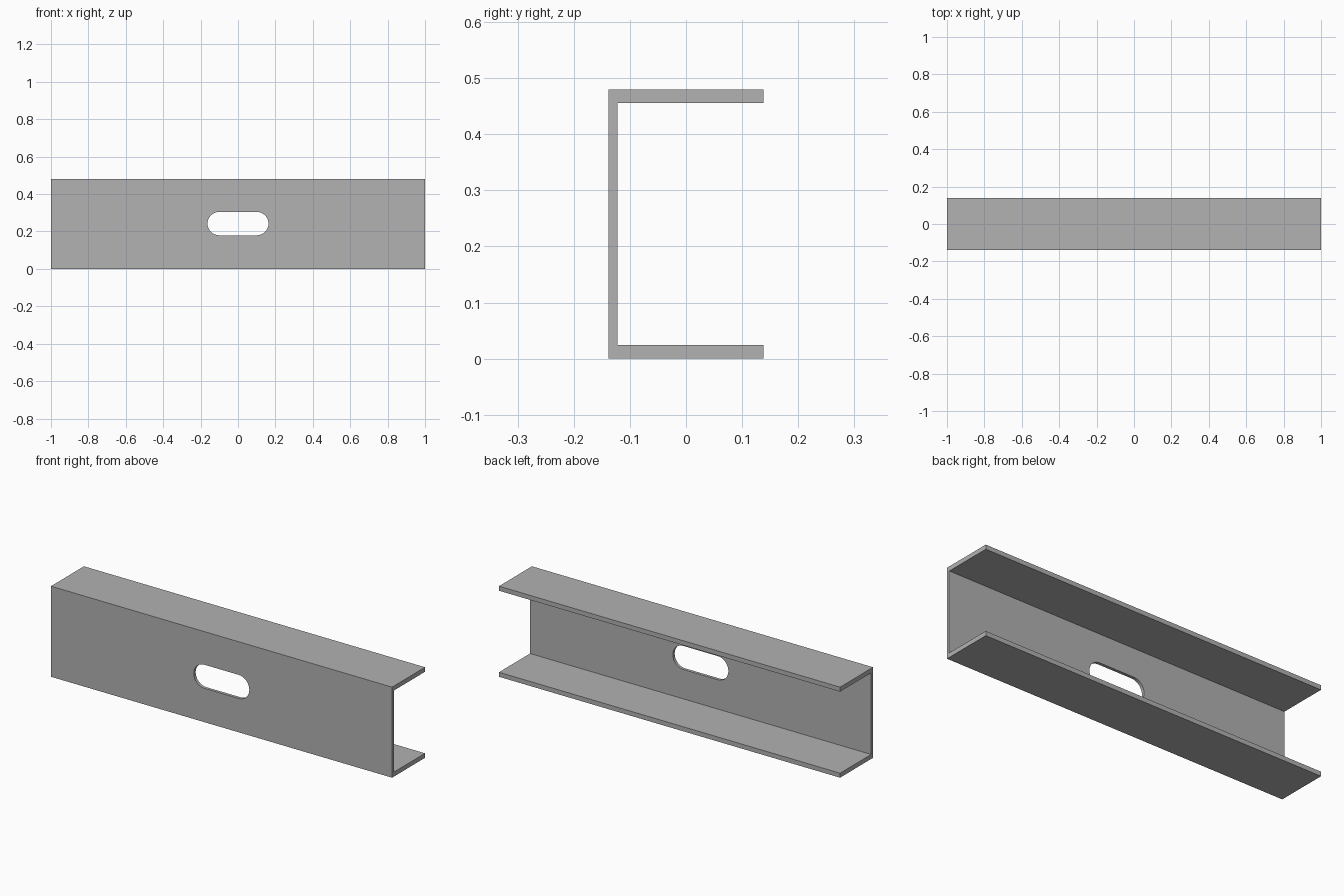
import bpy
import bmesh
import math

LENGTH, DEPTH, HEIGHT = 2.0, 0.276, 0.48
WEB, FLANGE = 0.016, 0.024
SLOT_LENGTH, SLOT_HEIGHT, SLOT_Z = 0.326, 0.125, 0.242

cube = bpy.data.objects.get("Cube")
if cube:
    bpy.data.objects.remove(cube, do_unlink=True)

steel = bpy.data.materials.new("grey_steel")
steel.use_nodes = True
grey = (0.445, 0.445, 0.445, 1)
steel.diffuse_color = grey
steel.node_tree.nodes["Principled BSDF"].inputs["Base Color"].default_value = grey


def extrude_profile(name, points, direction):
    """Make a solid by extruding a closed outline along a direction."""
    bm = bmesh.new()
    face = bm.faces.new([bm.verts.new(p) for p in points])
    result = bmesh.ops.extrude_face_region(bm, geom=[face])
    moved = [g for g in result["geom"] if isinstance(g, bmesh.types.BMVert)]
    bmesh.ops.translate(bm, verts=moved, vec=direction)
    bmesh.ops.recalc_face_normals(bm, faces=bm.faces)
    mesh = bpy.data.meshes.new(name)
    bm.to_mesh(mesh)
    bm.free()
    mesh.materials.append(steel)
    obj = bpy.data.objects.new(name, mesh)
    bpy.context.collection.objects.link(obj)
    return obj


# C-shaped channel, open towards the back
front, back = -DEPTH / 2, DEPTH / 2
inner = front + WEB
section = [(front, 0), (back, 0), (back, FLANGE), (inner, FLANGE),
           (inner, HEIGHT - FLANGE), (back, HEIGHT - FLANGE),
           (back, HEIGHT), (front, HEIGHT)]
channel = extrude_profile("steel_channel",
                          [(-LENGTH / 2, y, z) for y, z in section],
                          (LENGTH, 0, 0))

# Round-ended slot through the web
radius = SLOT_HEIGHT / 2
outline = []
for side in (1, -1):
    for i in range(17):
        a = side * math.pi / 2 - math.pi * i / 16
        outline.append((side * (SLOT_LENGTH / 2 - radius) + radius * math.cos(a),
                        front - 0.05, SLOT_Z + radius * math.sin(a)))
cutter = extrude_profile("slot_cutter", outline, (0, 0.1, 0))
cutter.hide_render = True

cut = channel.modifiers.new("slot", "BOOLEAN")
cut.operation = "DIFFERENCE"
cut.solver = "EXACT"
cut.object = cutter

# Apply the cut, remove the cutter, smooth only the round slot ends
bpy.ops.object.select_all(action="DESELECT")
channel.select_set(True)
bpy.context.view_layer.objects.active = channel
bpy.ops.object.modifier_apply(modifier=cut.name)
bpy.data.objects.remove(cutter, do_unlink=True)
bpy.ops.object.shade_smooth_by_angle(angle=math.radians(30))
